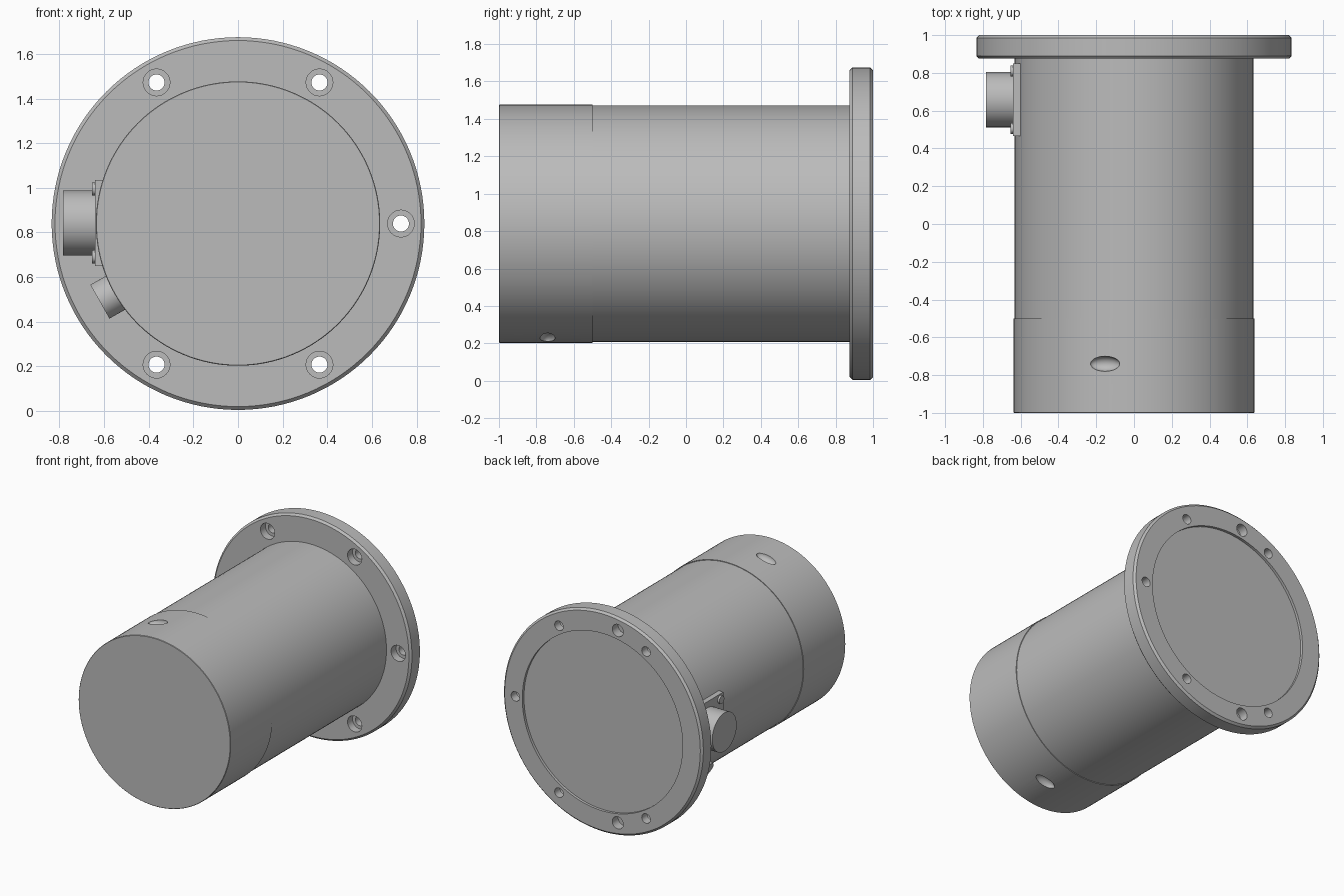
import bpy, bmesh, math
from mathutils import Vector, Matrix

if "Cube" in bpy.data.objects:
    bpy.data.objects.remove(bpy.data.objects["Cube"])

CZ = 0.84  # height of the main axis, which runs along y
metal = bpy.data.materials.new("grey metal")
metal.diffuse_color = (0.5, 0.5, 0.5, 1)
metal.use_nodes = True
metal.node_tree.nodes["Principled BSDF"].inputs["Base Color"].default_value = metal.diffuse_color


def finish(name, bm, mat=Matrix()):
    bmesh.ops.remove_doubles(bm, verts=bm.verts, dist=1e-5)
    bmesh.ops.recalc_face_normals(bm, faces=bm.faces)
    bm.transform(mat)
    me = bpy.data.meshes.new(name)
    bm.to_mesh(me)
    bm.free()
    me.materials.append(metal)
    ob = bpy.data.objects.new(name, me)
    bpy.context.collection.objects.link(ob)
    return ob


def lathe(name, profile, steps=128):
    """Spin (radius, y) points about the main axis."""
    bm = bmesh.new()
    vs = [bm.verts.new((r, y, 0)) for r, y in profile]
    es = [bm.edges.new(p) for p in zip(vs, vs[1:])]
    bmesh.ops.spin(bm, geom=vs + es, cent=(0, 0, 0), axis=(0, 1, 0),
                   angle=math.tau, steps=steps, use_duplicate=False)
    return finish(name, bm, Matrix.Translation((0, 0, CZ)))


def rod(name, start, end, radius, segs=32):
    a, b = Vector(start), Vector(end)
    bm = bmesh.new()
    bmesh.ops.create_cone(bm, cap_ends=True, segments=segs, radius1=radius,
                          radius2=radius, depth=(b - a).length)
    rot = (b - a).to_track_quat('Z', 'Y').to_matrix().to_4x4()
    return finish(name, bm, Matrix.Translation((a + b) / 2) @ rot)


def cut(target, cutters):
    bpy.context.view_layer.objects.active = target
    for c in cutters:
        c.hide_render = True
        m = target.modifiers.new("hole", 'BOOLEAN')
        m.operation, m.solver, m.object = 'DIFFERENCE', 'EXACT', c
        bpy.ops.object.modifier_apply(modifier=m.name)
        bpy.data.objects.remove(c)


def polar(radius, degrees, y):
    a = math.radians(degrees)
    return (radius * math.cos(a), y, CZ + radius * math.sin(a))


# Housing barrel and the slightly wider front cap
lathe("housing", [(0, -0.505), (0.632, -0.505), (0.632, 0.885), (0, 0.885)])
cap = lathe("front_cap", [(0, -1), (0.634, -1), (0.637, -0.997),
                          (0.637, -0.5), (0, -0.5)])

# Two shallow oval dimples in the cap
dimples = []
for ang in (104, -74):
    bm = bmesh.new()
    bmesh.ops.create_uvsphere(bm, u_segments=32, v_segments=16, radius=1)
    dimples.append(finish("dimple_cutter", bm,
                          Matrix.Translation(polar(0.637, ang, -0.74))
                          @ Matrix.Rotation(-math.radians(ang), 4, 'Y')
                          @ Matrix.Diagonal((0.04, 0.04, 0.08, 1))))
cut(cap, dimples)

# Flange with rounded rim and recessed rear cover
flange = lathe("flange", [(0, 0.875), (0.82, 0.875), (0.835, 0.89), (0.835, 0.985),
                          (0.82, 1), (0.672, 1), (0.672, 0.98), (0, 0.98)])
holes = []
for ang in (0, 60, 120, 240, 300):  # counterbored bolt holes
    holes.append(rod("bolt_hole", polar(0.73, ang, 0.8), polar(0.73, ang, 1.1), 0.036))
    holes.append(rod("counterbore", polar(0.73, ang, 0.8), polar(0.73, ang, 0.935), 0.06))
for ang in (100, 260):              # blind holes in the rear face
    holes.append(rod("blind_hole", polar(0.74, ang, 0.93), polar(0.74, ang, 1.1), 0.046))
cut(flange, holes)

# Side connector: square plate, round socket and four corner screws
cy, cz = 0.658, 0.843
bm = bmesh.new()
bmesh.ops.create_cube(bm, size=1)
finish("connector_plate", bm, Matrix.Translation((-0.61, cy, cz))
       @ Matrix.Diagonal((0.06, 0.385, 0.385, 1)))
rod("connector_socket", (-0.6, cy, cz), (-0.783, cy, cz), 0.146, 64)
for sy in (-1, 1):
    for sz in (-1, 1):
        y, z = cy + sy * 0.152, cz + sz * 0.152
        rod("connector_screw", (-0.62, y, z), (-0.655, y, z), 0.03, 24)

# Small radial port below the connector
rod("small_port", polar(0.58, 209.5, cy), polar(0.711, 209.5, cy), 0.087, 48)

# Smooth curved walls, keep edges sharp
bpy.ops.object.select_all(action='DESELECT')
for ob in bpy.context.scene.objects:
    ob.select_set(True)
    bpy.context.view_layer.objects.active = ob
bpy.ops.object.shade_smooth_by_angle(angle=math.radians(30))
